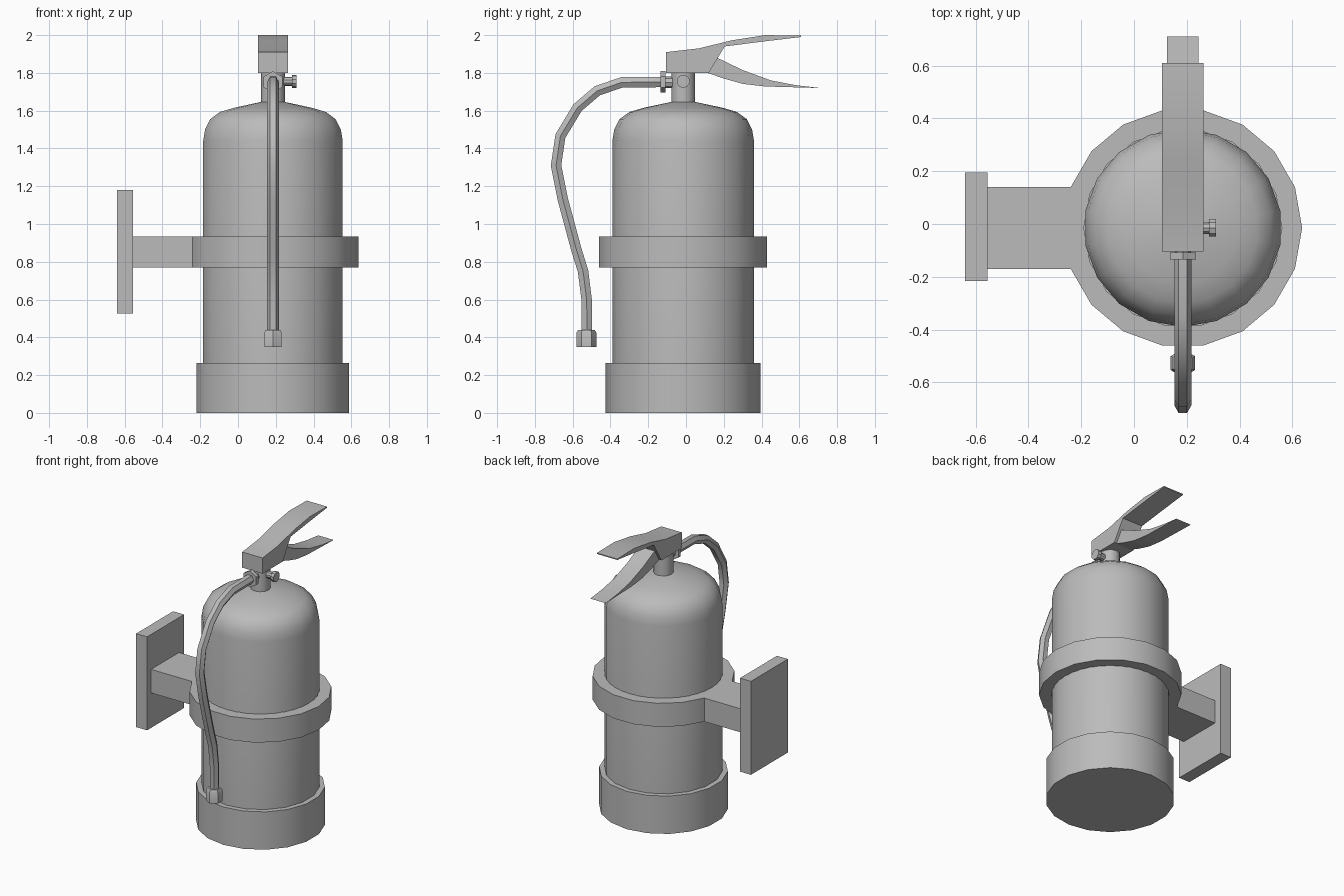
import bpy, bmesh, math
from mathutils import Vector, Matrix

cube = bpy.data.objects.get("Cube")
if cube:
    bpy.data.objects.remove(cube, do_unlink=True)

grey = bpy.data.materials.new("plain_grey")
grey.use_nodes = True
grey.diffuse_color = (0.5, 0.5, 0.5, 1)
grey.node_tree.nodes["Principled BSDF"].inputs["Base Color"].default_value = (0.5, 0.5, 0.5, 1)

AXIS = Vector((0.185, -0.015, 0))   # centre line of the tank


def finish(name, bm, smooth=True):
    bmesh.ops.remove_doubles(bm, verts=bm.verts, dist=1e-5)
    bmesh.ops.recalc_face_normals(bm, faces=bm.faces)
    mesh = bpy.data.meshes.new(name)
    bm.to_mesh(mesh)
    bm.free()
    mesh.materials.append(grey)
    ob = bpy.data.objects.new(name, mesh)
    bpy.context.collection.objects.link(ob)
    if smooth:
        bpy.ops.object.select_all(action='DESELECT')
        ob.select_set(True)
        bpy.context.view_layer.objects.active = ob
        bpy.ops.object.shade_smooth_by_angle(angle=math.radians(35))
    return ob


def bridge(bm, a, b):
    for i in range(len(a)):
        j = (i + 1) % len(a)
        bm.faces.new((a[i], a[j], b[j], b[i]))


def lathe(name, profile, sides, start=0, matrix=None, loop=False):
    """Turn a (radius, height) profile around z, then place it."""
    bm = bmesh.new()
    rings = []
    for r, z in profile:
        angles = [start + math.tau * i / sides for i in range(sides)]
        rings.append([bm.verts.new((r * math.cos(a), r * math.sin(a), z)) for a in angles])
    for a, b in zip(rings, rings[1:]):
        bridge(bm, a, b)
    if loop:
        bridge(bm, rings[-1], rings[0])
    else:
        bm.faces.new(rings[0])
        bm.faces.new(rings[-1])
    bm.transform(matrix or Matrix.Translation(AXIS))
    return finish(name, bm)


def box(name, lo, hi):
    bm = bmesh.new()
    bmesh.ops.create_cube(bm, size=1)
    for v in bm.verts:
        v.co = [h if c > 0 else l for c, l, h in zip(v.co, lo, hi)]
    return finish(name, bm, False)


def side_plate(name, outline, half_width):
    """Extrude a (y, z) outline across x."""
    bm = bmesh.new()
    left, right = [[bm.verts.new((AXIS.x + s * half_width, y, z)) for y, z in outline]
                   for s in (-1, 1)]
    bridge(bm, left, right)
    bm.faces.new(left)
    bm.faces.new(right)
    return finish(name, bm)


def placed(x, y, z, angle=0, axis='X'):
    return Matrix.Translation((x, y, z)) @ Matrix.Rotation(angle, 4, axis)


# Tank and base band
quarter = math.pi / 2
lathe("tank", [(0.375, 0.25), (0.375, 1.44), (0.365, 1.5), (0.337, 1.555), (0.285, 1.593),
               (0.21, 1.615), (0.06, 1.647)], 18, quarter)
lathe("base_band", [(0.41, 0), (0.41, 0.265), (0.37, 0.265)], 18, quarter)

# Wall bracket
lathe("bracket_ring", [(0.452, 0.77), (0.452, 0.935), (0.375, 0.935), (0.375, 0.77)], 18, loop=True)
box("bracket_arm", (-0.56, -0.17, 0.77), (-0.24, 0.14, 0.935))
box("wall_plate", (-0.64, -0.215, 0.525), (-0.555, 0.195, 1.18))

# Valve neck and gauge
lathe("valve_neck", [(0.063, 1.63), (0.063, 1.81)], 12, quarter)
lathe("gauge", [(0.024, 0), (0.024, 0.1), (0.035, 0.1), (0.035, 0.125)], 10, 0,
      placed(0.185, -0.015, 1.755, quarter, 'Y'))

# Handles
side_plate("upper_handle", [(-0.105, 1.80), (0.12, 1.80), (0.205, 1.94), (0.4, 1.965), (0.61, 1.99),
                            (0.61, 1.997), (0.42, 2.0), (0.24, 1.972), (0.07, 1.93), (-0.105, 1.91)], 0.079)
side_plate("lower_lever", [(0.10, 1.805), (0.2, 1.77), (0.3, 1.742), (0.42, 1.728), (0.71, 1.72),
                           (0.58, 1.735), (0.45, 1.76), (0.3, 1.815), (0.165, 1.88)], 0.06)

# Hose coupling and nozzle
lathe("hose_stub", [(0.03, 0), (0.03, 0.08)], 8, 0, placed(0.185, -0.04, 1.75, quarter))
lathe("coupling_nut", [(0.057, 0), (0.057, 0.026)], 6, quarter, placed(0.185, -0.108, 1.752, quarter))
lathe("nozzle", [(0.053, 0.35), (0.053, 0.425), (0.043, 0.44)], 6, quarter,
      placed(0.185, -0.527, 0))

# Hose: a six-sided tube swept along a bent path
path = [Vector((0, y, z)) for y, z in [
    (-0.12, 1.752), (-0.34, 1.75), (-0.47, 1.705), (-0.575, 1.615), (-0.665, 1.465), (-0.688, 1.31),
    (-0.652, 1.13), (-0.582, 0.87), (-0.545, 0.75), (-0.526, 0.6), (-0.524, 0.42)]]
bm = bmesh.new()
rings = []
for i, p in enumerate(path):
    along = (path[min(i + 1, len(path) - 1)] - path[max(i - 1, 0)]).normalized()
    across = Vector((1, 0, 0))
    out = across.cross(along)
    rings.append([bm.verts.new(p + Vector((AXIS.x, 0, 0))
                               + 0.032 * (across * math.cos(a) + out * math.sin(a)))
                  for a in [math.tau * k / 6 for k in range(6)]])
for a, b in zip(rings, rings[1:]):
    bridge(bm, a, b)
bm.faces.new(rings[0])
bm.faces.new(rings[-1])
finish("hose", bm)
